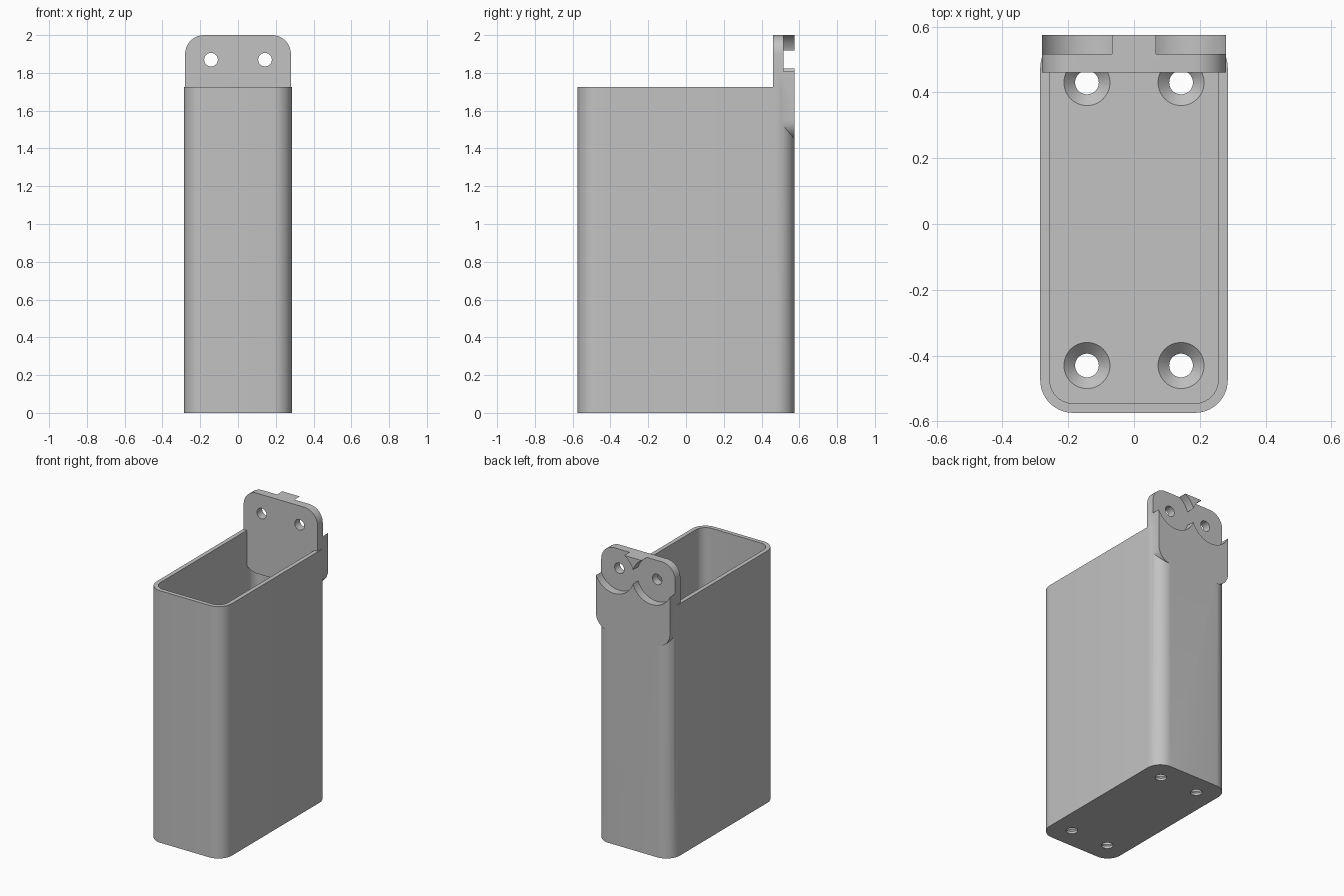
import bpy
import bmesh
from math import cos, sin, pi, radians
from mathutils import Matrix

cube = bpy.data.objects.get("Cube")
if cube:
    bpy.data.objects.remove(cube, do_unlink=True)

HALF_X, HALF_Y, RIM = 0.285, 0.574, 1.725
WALL, FLOOR, CORNER = 0.029, 0.05, 0.1
HOLE_X, HOLE_Y, HOLE_Z, HOLE_R = 0.143, 0.43, 1.87, 0.036

grey = bpy.data.materials.new("plain_grey")
grey.use_nodes = True
colour = (0.54, 0.54, 0.54, 1)
grey.diffuse_color = colour
grey.node_tree.nodes["Principled BSDF"].inputs["Base Color"].default_value = colour


def finish(name, bm):
    bmesh.ops.recalc_face_normals(bm, faces=bm.faces)
    mesh = bpy.data.meshes.new(name)
    bm.to_mesh(mesh)
    bm.free()
    mesh.materials.append(grey)
    obj = bpy.data.objects.new(name, mesh)
    bpy.context.collection.objects.link(obj)
    return obj


def rounded_prism(name, hx, hy, radius, z0, z1, fillet=0, matrix=Matrix(), steps=10):
    """Upright prism on a rounded rectangle, with an optional bottom fillet."""
    bm = bmesh.new()
    ring = []
    for k, (sx, sy) in enumerate([(1, 1), (-1, 1), (-1, -1), (1, -1)]):
        for i in range(steps + 1):
            a = (k + i / steps) * pi / 2
            ring.append(bm.verts.new((sx * (hx - radius) + radius * cos(a),
                                      sy * (hy - radius) + radius * sin(a), z0)))
    base = bm.faces.new(ring)
    top = bmesh.ops.extrude_face_region(bm, geom=[base], use_keep_orig=True)["geom"]
    for v in top:
        if isinstance(v, bmesh.types.BMVert):
            v.co.z = z1
    if fillet:
        edges = [e for e in bm.edges if all(v.co.z == z0 for v in e.verts)]
        bmesh.ops.bevel(bm, geom=edges, offset=fillet, segments=5,
                        profile=0.5, affect='EDGES')
    bm.transform(matrix)
    return finish(name, bm)


def cone(name, r_low, r_high, depth, matrix):
    bm = bmesh.new()
    bmesh.ops.create_cone(bm, cap_ends=True, segments=48, radius1=r_low,
                          radius2=r_high, depth=depth, matrix=matrix)
    return finish(name, bm)


def combine(target, other, operation):
    mod = target.modifiers.new(other.name, 'BOOLEAN')
    mod.operation = operation
    mod.solver = 'EXACT'
    mod.object = other
    other.hide_render = True
    bpy.context.view_layer.objects.active = target
    bpy.ops.object.modifier_apply(modifier=mod.name)
    bpy.data.objects.remove(other, do_unlink=True)


# Open box with filleted floor
box = rounded_prism("wall_mounted_box", HALF_X, HALF_Y, CORNER, 0, RIM)
cavity = rounded_prism("cavity_cutter", HALF_X - WALL, HALF_Y - WALL,
                       CORNER - WALL, FLOOR, RIM + 0.2, fillet=0.035)
combine(box, cavity, 'DIFFERENCE')

# Rounded mounting tab standing up at the back
stand = Matrix.Translation((0, 0, 1.725)) @ Matrix.Rotation(radians(90), 4, 'X')
tab = rounded_prism("mounting_tab", 0.28, 0.275, CORNER, -HALF_Y, -0.461, matrix=stand)
combine(box, tab, 'UNION')

along_y = Matrix.Rotation(radians(90), 4, 'X')
for side in (-1, 1):
    # Round recess and screw hole in the tab
    x = side * HOLE_X
    recess = cone("recess_cutter", 0.151, 0.151, 0.2,
                  Matrix.Translation((x, 0.617, HOLE_Z)) @ along_y)
    combine(box, recess, 'DIFFERENCE')
    hole = cone("tab_hole_cutter", HOLE_R, HOLE_R, 0.3,
                Matrix.Translation((x, 0.5, HOLE_Z)) @ along_y)
    combine(box, hole, 'DIFFERENCE')
    # Countersunk holes in the floor
    for end in (-1, 1):
        y = end * HOLE_Y
        hole = cone("floor_hole_cutter", HOLE_R, HOLE_R, 0.2,
                    Matrix.Translation((x, y, 0)))
        combine(box, hole, 'DIFFERENCE')
        sink = cone("countersink_cutter", HOLE_R - 0.006, 0.074, 0.044,
                    Matrix.Translation((x, y, FLOOR - 0.018)))
        combine(box, sink, 'DIFFERENCE')

# Smooth the round surfaces and keep the edges crisp
bpy.ops.object.select_all(action='DESELECT')
box.select_set(True)
bpy.context.view_layer.objects.active = box
bpy.ops.object.shade_smooth_by_angle(angle=radians(30))
